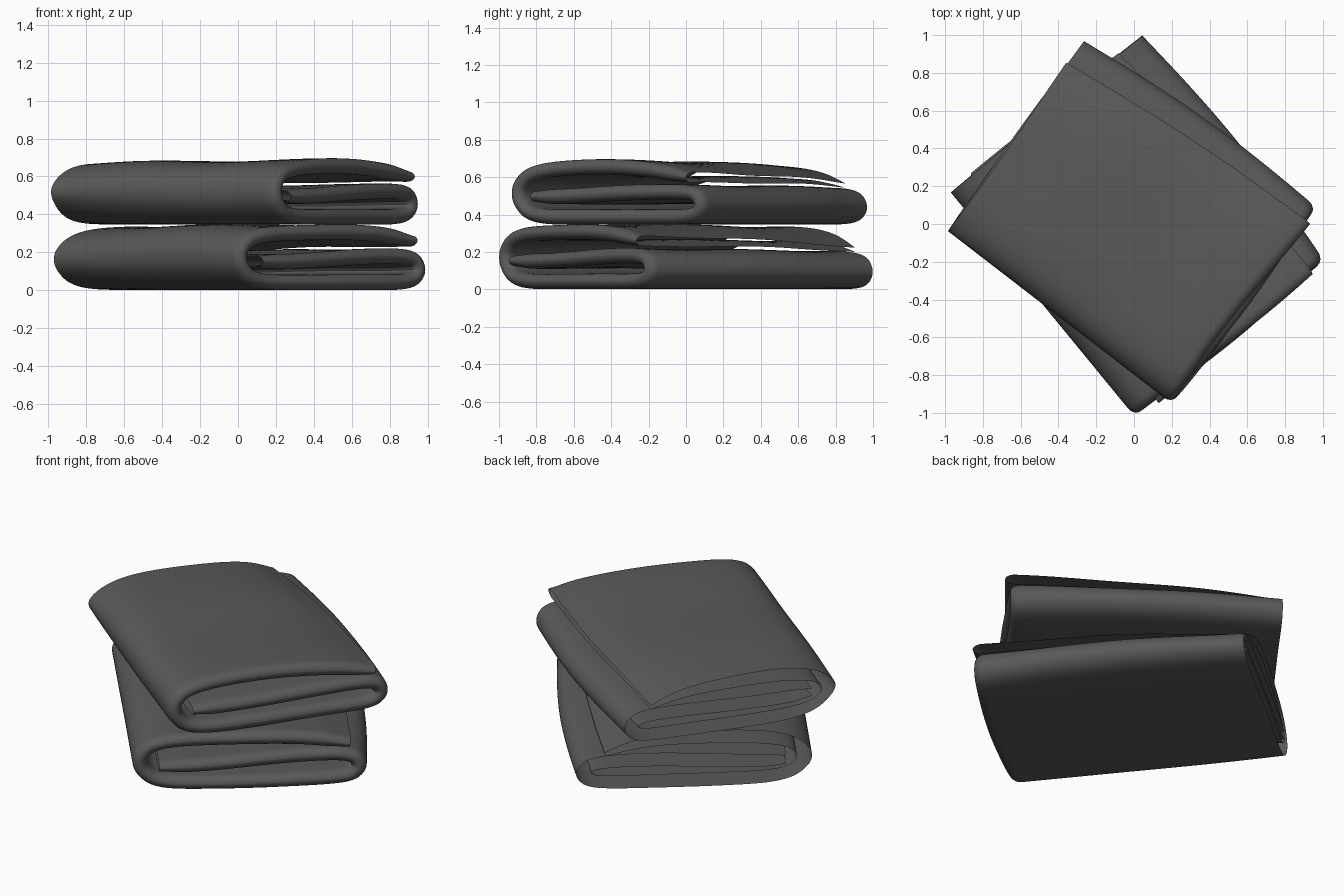
import bpy, bmesh, math
from mathutils import Vector

if "Cube" in bpy.data.objects:
    bpy.data.objects.remove(bpy.data.objects["Cube"])

# Centre line of the folded cloth: top flap, big front fold, base, back fold, inner tongue
FOLD = [(1.10, .252), (.9, .282), (.65, .297), (.4, .301), (.22, .29), (.11, .262),
        (.055, .215), (.042, .165), (.06, .115), (.12, .066), (.24, .044), (.5, .041),
        (.8, .041), (1.05, .042), (1.16, .054), (1.205, .085), (1.208, .125),
        (1.175, .16), (1.08, .174), (.85, .170), (.55, .158), (.3, .15), (.14, .15)]
DEPTH = 1.25
HALF = .040


def smooth_path(points, steps):
    """Catmull-Rom samples through the points."""
    p = [Vector(q) for q in points]
    p = [2 * p[0] - p[1]] + p + [2 * p[-1] - p[-2]]
    out = []
    for i in range(1, len(p) - 2):
        a, b, c, d = p[i - 1:i + 3]
        for k in range(steps):
            t = k / steps
            out.append(.5 * (2 * b + (c - a) * t + (2 * a - 5 * b + 4 * c - d) * t * t
                             + (3 * b - a - 3 * c + d) * t ** 3))
    return out + [p[-2]]


# Dark grey cloth
cloth = bpy.data.materials.new("dark_cloth")
cloth.diffuse_color = (.1, .1, .1, 1)
cloth.use_nodes = True
cloth.node_tree.nodes["Principled BSDF"].inputs["Base Color"].default_value = cloth.diffuse_color


def folded_towel(name, corners, base, phase, height, lift):
    """corners: front fold left/right end, back fold left/right end (x, y)."""
    f0, f1, b0, b1 = [Vector(c) for c in corners]
    path = smooth_path(FOLD, 7)
    n = len(path)
    run = [0]
    for i in range(1, n):
        run.append(run[-1] + (path[i] - path[i - 1]).length)
    # Ring positions: even along the towel, dense at the rounded right end
    rings = [i / 26 * .965 for i in range(27)]
    rings += [.965 + .035 * math.sin(a * math.pi / 12) for a in range(1, 7)]

    bm = bmesh.new()
    grid = []
    for v in rings:
        rim = math.sqrt(max(.0004, 1 - (max(0, v - .965) / .035) ** 2))
        row = []
        for side in (1, -1):
            line = []
            for i, q in enumerate(path):
                tan = path[min(i + 1, n - 1)] - path[max(i - 1, 0)]
                nor = Vector((-tan.y, tan.x)).normalized()
                s = min(run[i], run[-1] - run[i])
                tip = .7 + .3 * min(1, s / .12)
                flap = max(0, 1 - run[i] / .8)
                thin = 1 - .6 * flap ** 2 * (1 - v)
                r = q + nor * side * HALF * rim * tip * thin
                u = r.x / DEPTH
                uc = min(1, max(0, u))
                # flap edge runs skewed, back fold bows outward
                u += .05 * v * flap + .03 * math.sin(math.pi * v) * uc ** 3
                # end edges wander a little from layer to layer
                w = v + .010 * math.sin(4 * run[i] + phase) * (1.4 * v - .4)
                p = (f0.lerp(f1, w)).lerp(b0.lerp(b1, w), u)
                z = r.y * (1 - .13 * uc ** 2 * (1 - v) * (1 - flap))
                z -= .045 * flap ** 4 * (1 - v) ** 2
                wave = math.sin(5 * p.x + phase) * math.cos(4 * p.y - phase)
                z += .010 * wave * (r.y / .34)
                # left end of the front fold settles from above and lifts underneath
                corner = (1 - v) ** 4 * (1 - uc) ** 4
                z *= 1 - .16 * corner
                z += lift * corner * (1 - uc) ** 4 * max(0, 1 - r.y / .3)
                line.append(bm.verts.new((p.x, p.y, base + max(0, z) * height)))
            row.append(line)
        grid.append(row[0] + row[1][::-1])

    # Two cloth sheets joined along the rounded right end, open on the other edges
    m = 2 * n
    for a, b in zip(grid, grid[1:]):
        for i in range(m - 1):
            if i != n - 1:
                bm.faces.new((a[i], a[i + 1], b[i + 1], b[i]))
    ring = grid[-1]
    for i in range(n - 1):
        bm.faces.new((ring[i], ring[i + 1], ring[m - 2 - i], ring[m - 1 - i]))
    bmesh.ops.recalc_face_normals(bm, faces=bm.faces)
    me = bpy.data.meshes.new(name)
    bm.to_mesh(me)
    bm.free()
    me.materials.append(cloth)
    ob = bpy.data.objects.new(name, me)
    bpy.context.collection.objects.link(ob)
    bpy.ops.object.select_all(action='DESELECT')
    ob.select_set(True)
    bpy.context.view_layer.objects.active = ob
    bpy.ops.object.shade_smooth_by_angle(angle=math.radians(60))
    return ob


# Lower towel, then the upper one turned a little
folded_towel("lower_towel", [(-.975, .17), (.01, -1.03), (.04, 1.0), (1.01, -.2)], 0, 0.6, 1.03, .03)
folded_towel("upper_towel", [(-.985, -.04), (.195, -.95), (-.27, .97), (.975, .08)], .345, 2.0, 1.01, .07)
